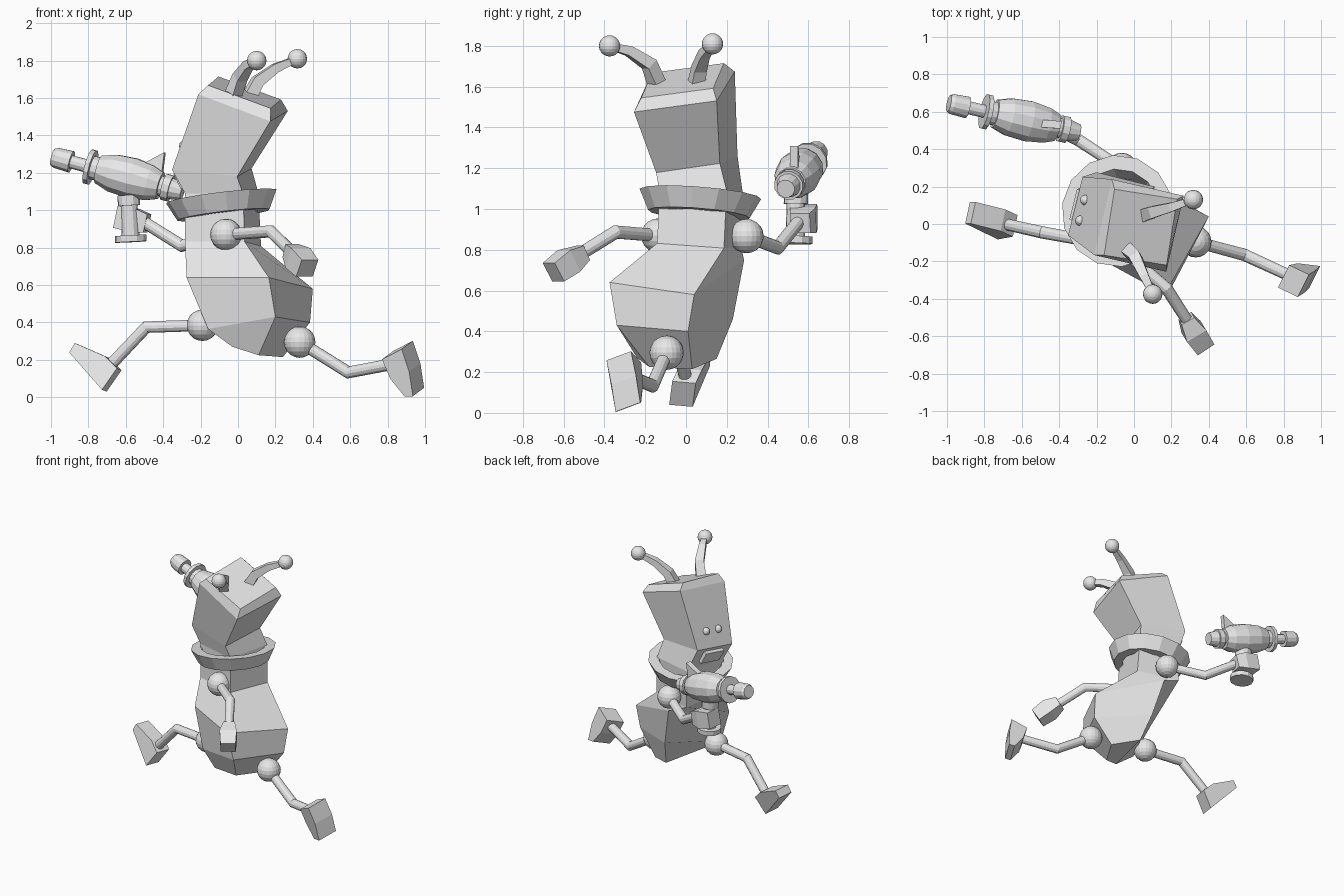
import bpy, bmesh
from math import sin, cos, pi, radians
from mathutils import Vector as V, Matrix

cube = bpy.data.objects.get("Cube")
if cube:
    bpy.data.objects.remove(cube)

GREY = 0.8
grey = bpy.data.materials.new("plain_grey")
grey.use_nodes = True
grey.diffuse_color = (GREY, GREY, GREY, 1)
grey.node_tree.nodes["Principled BSDF"].inputs["Base Color"].default_value = (GREY, GREY, GREY, 1)


def finish(name, bm):
    bmesh.ops.recalc_face_normals(bm, faces=bm.faces)
    mesh = bpy.data.meshes.new(name)
    bm.to_mesh(mesh)
    bm.free()
    mesh.materials.append(grey)
    obj = bpy.data.objects.new(name, mesh)
    bpy.context.collection.objects.link(obj)
    return obj


def loft(name, rings, closed=False):
    """Skin a row of equal rings, capped at both ends or joined in a loop."""
    bm = bmesh.new()
    rows = [[bm.verts.new(p) for p in ring] for ring in rings]
    pairs = list(zip(rows, rows[1:]))
    if closed:
        pairs.append((rows[-1], rows[0]))
    else:
        bm.faces.new(rows[0])
        bm.faces.new(rows[-1])
    n = len(rows[0])
    for a, b in pairs:
        for i in range(n):
            j = (i + 1) % n
            bm.faces.new((a[i], a[j], b[j], b[i]))
    return finish(name, bm)


def circle(centre, normal, radius, sides):
    turn = V(normal).to_track_quat('Z', 'Y')
    angles = [2 * pi * (i + 0.5) / sides for i in range(sides)]
    return [V(centre) + turn @ V((cos(a), sin(a), 0)) * radius for a in angles]


def tube(name, path, radii, sides):
    path = [V(p) for p in path]
    last = len(path) - 1
    rings = []
    for i, p in enumerate(path):
        before = (p - path[max(i - 1, 0)]).normalized()
        after = (path[min(i + 1, last)] - p).normalized()
        rings.append(circle(p, before + after, radii[i], sides))
    return loft(name, rings)


def lathe(name, start, direction, profile, sides, closed=False):
    d = V(direction).normalized()
    rings = [circle(V(start) + d * t, d, r, sides) for t, r in profile]
    return loft(name, rings, closed)


def prism(name, outline, width):
    w = V(width) / 2
    return loft(name, [[V(p) - w for p in outline], [V(p) + w for p in outline]])


def ball(name, centre, radius, segments=20):
    bm = bmesh.new()
    bmesh.ops.create_uvsphere(bm, u_segments=segments, v_segments=segments // 2,
                              radius=radius, matrix=Matrix.Translation(centre))
    return finish(name, bm)


def section(centre, width, depth, yaw, pitch=0, roll=0):
    """Four corners of a tilted box section; depth runs along the facing direction."""
    y, p, r = radians(yaw), radians(pitch), radians(roll)
    side = V((sin(y) * cos(r), cos(y) * cos(r), sin(r))) * width / 2
    ahead = V((-cos(y) * cos(p), sin(y) * cos(p), sin(p))) * depth / 2
    c = V(centre)
    return [c + side - ahead, c - side - ahead, c - side + ahead, c + side + ahead]


# Body: twisted belly sections, then a square neck
neck = section((-.087, .073, 1.09), .34, .32, 14)
loft("body", [
    [(.24, .03, .215), (.11, -.18, .225), (-.03, -.24, .27), (.065, .15, .265)],
    [(.385, .01, .4), (.2, -.34, .43), (-.16, -.2, .365), (.02, .23, .46)],
    [(.4, .04, .58), (.165, -.375, .64), (-.275, -.135, .64), (-.05, .285, .75)],
    section((-.08, .065, .82), .34, .33, 15, 0, -4),
    neck])

# Head
jaw = section((-.14, .053, 1.22), .325, .36, 14, 6, 8)
brow = section((.027, -.008, 1.575), .42, .42, 13, 20, 7.5)
loft("head", [neck, jaw, brow, section((.035, -.017, 1.63), .36, .36, 9, 20, 7.5)])

# Eyes on the face, mouth on the panel below
across = (jaw[3] - jaw[2]).normalized()
face_mid = (jaw[2] + jaw[3]) / 2
brow_mid = (brow[2] + brow[3]) / 2
eye_mid = face_mid.lerp(brow_mid, .28)
for label, s in (("left", -1), ("right", 1)):
    ball(label + "_eye", eye_mid + across * (s * .057 - .007), .028, 12)
neck_mid = (neck[2] + neck[3]) / 2
out = across.cross(face_mid - neck_mid).normalized()
if out.x > 0:
    out = -out
top, low = neck_mid.lerp(face_mid, .85), neck_mid.lerp(face_mid, .3)
prism("mouth", [top - out * .01, top + out * .025, low + out * .025, low - out * .01], across * .17)

# Collar
lathe("collar", (-.077, .062, .975), (-.12, .08, 1),
      [(0, .25), (.1, .3), (.1, .225), (0, .185)], 14, closed=True)

# Antennae
antennae = {
    "left": [(-.04, -.13, 1.58), (.01, -.18, 1.71), (.055, -.28, 1.775), (.1, -.375, 1.8)],
    "right": [(.045, .045, 1.58), (.105, .065, 1.69), (.2, .09, 1.76), (.317, .13, 1.81)]}
for side, path in antennae.items():
    tube(side + "_antenna", path, [.05, .044, .034, .022], 4)
    ball(side + "_antenna_tip", path[-1], .052)

# Limbs: ball joint, then a bent tube
limbs = {
    "left_arm": [(-.065, -.137, .87), (.175, -.345, .887), (.29, -.525, .775)],
    "right_arm": [(-.065, .297, .867), (-.3, .45, .81), (-.5, .55, .935)],
    "left_leg": [(.33, -.095, .295), (.59, -.165, .133), (.84, -.28, .18)],
    "right_leg": [(-.19, -.1, .385), (-.49, -.045, .375), (-.67, -.005, .185)]}
for limb, path in limbs.items():
    ball(limb + "_joint", path[0], .084)
    tube(limb, path, [.032, .034, .032], 12)

# Hands
tube("left_hand", [(.28, -.505, .785), (.32, -.575, .745), (.37, -.65, .69)], [.055, .085, .075], 4)
tube("right_hand", [(-.485, .56, .93), (-.55, .575, .945), (-.65, .585, .965)], [.07, .09, .085], 4)

# Feet
prism("left_foot", [(.8, -.28, .225), (.905, -.33, .28), (.945, -.305, .16),
                    (.965, -.285, .028), (.92, -.28, .028), (.845, -.27, .12)], (.06, .12, .045))
prism("right_foot", [(-.7, .02, .215), (-.86, .06, .285), (-.89, .06, .235),
                     (-.715, -.025, .035), (-.635, -.01, .15)], (.025, .115, -.01))

# Ray gun: turned barrel, fin and grip
lathe("gun_barrel", (-.99, .645, 1.285), (.69, -.155, -.185), [
    (0, .046), (.02, .056), (.105, .06), (.105, .036), (.2, .036), (.2, .096), (.225, .096),
    (.225, .065), (.26, .065), (.26, .078), (.34, .104), (.45, .112), (.55, .098), (.61, .075),
    (.61, .055), (.63, .055), (.63, .073), (.67, .073), (.67, .06), (.735, .045)], 12)
prism("gun_fin", [(-.54, .54, 1.23), (-.39, .53, 1.31), (-.405, .53, 1.19), (-.45, .53, 1.13)],
      (.008, .04, 0))
lathe("gun_grip", (-.585, .54, 1.08), (.05, -.02, -1), [
    (0, .06), (.055, .06), (.055, .045), (.215, .048), (.215, .085), (.25, .085)], 12)
